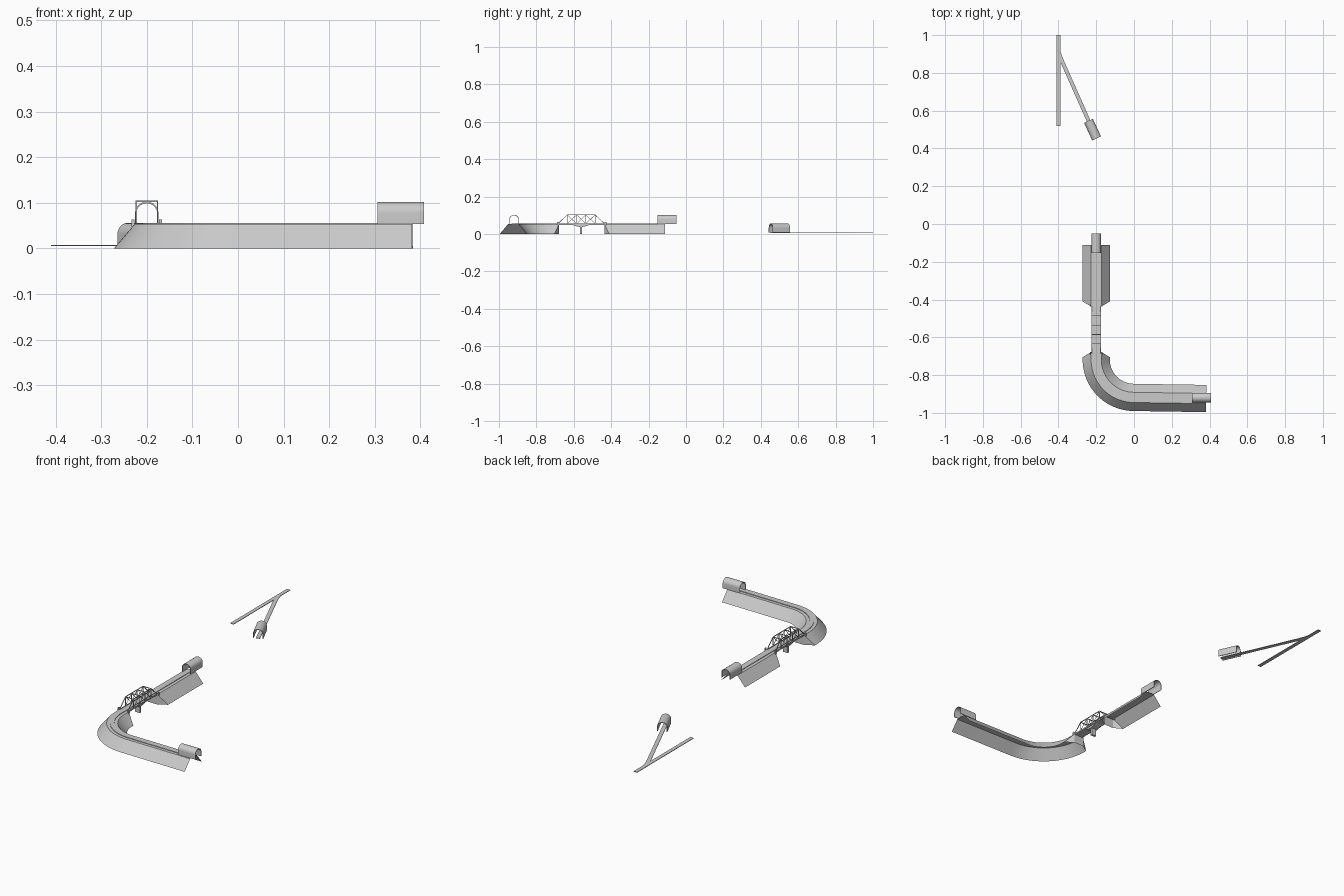
import bpy, math
from mathutils import Vector

if "Cube" in bpy.data.objects:
    bpy.data.objects.remove(bpy.data.objects["Cube"])

Z = 0.053  # embankment top height


def make_mesh(name, verts, faces, smooth=False):
    me = bpy.data.meshes.new(name)
    me.from_pydata([tuple(v) for v in verts], [], faces)
    me.update()
    ob = bpy.data.objects.new(name, me)
    bpy.context.collection.objects.link(ob)
    if smooth:
        bpy.context.view_layer.objects.active = ob
        ob.select_set(True)
        bpy.ops.object.shade_smooth_by_angle(angle=math.radians(30))
        ob.select_set(False)
    return ob


def sweep(name, profile, path, closed=False, smooth=True):
    """Sweep an (offset, height) profile along a flat path."""
    pts = [Vector(p) for p in path]
    n, verts, faces = len(profile), [], []
    for i, p in enumerate(pts):
        d = (pts[min(i + 1, len(pts) - 1)] - pts[max(i - 1, 0)]).normalized()
        side = Vector((d.y, -d.x))
        verts += [(p.x + side.x * o, p.y + side.y * o, z) for o, z in profile]
    for i in range(len(pts) - 1):
        for j in range(n if closed else n - 1):
            k = (j + 1) % n
            faces.append((i * n + j, i * n + k, (i + 1) * n + k, (i + 1) * n + j))
    if closed and n == 4:
        faces += [tuple(range(n))[::-1], tuple(range(len(verts) - n, len(verts)))]
    return make_mesh(name, verts, faces, smooth)


def box(name, lo, hi):
    path = [(lo[0], (lo[1] + hi[1]) / 2), (hi[0], (lo[1] + hi[1]) / 2)]
    w = (hi[1] - lo[1]) / 2
    return sweep(name, [(-w, lo[2]), (-w, hi[2]), (w, hi[2]), (w, lo[2])], path, True, False)


def beam(verts, faces, a, b, r=0.0016):
    """Append a square bar from a to b."""
    a, b = Vector(a), Vector(b)
    q = (b - a).to_track_quat('Z', 'X')
    s = len(verts)
    for p in (a, b):
        verts += [p + q @ Vector((x * r, y * r, 0)) for x, y in ((-1, -1), (1, -1), (1, 1), (-1, 1))]
    faces += [tuple(s + k for k in f) for f in
              ((0, 3, 2, 1), (4, 5, 6, 7), (0, 1, 5, 4), (1, 2, 6, 5), (2, 3, 7, 6), (3, 0, 4, 7))]


def track(name, path, z):
    sweep(name, [(-.01, z), (-.01, z + .003), (.01, z + .003), (.01, z)], path, True, False)


def tunnel(name, a, b, z):
    """Open arched shell with straight lower walls."""
    def arch(r, ht):
        arc = [(-r * math.cos(math.pi * i / 16), z + .025 + ht * math.sin(math.pi * i / 16)) for i in range(17)]
        return [(-r, z)] + arc + [(r, z)]
    outer, inner = arch(.0255, .024), arch(.0225, .021)
    n = len(outer)
    ob = sweep(name, outer + inner[::-1], [a, b], True)
    # end rims
    m = 2 * n
    vs = [v.co.copy() for v in ob.data.vertices]
    rims = [(e + i, e + i + 1, e + m - 2 - i, e + m - 1 - i) for e in (0, m) for i in range(n - 1)]
    make_mesh(name + "_rims", vs, rims)


# Embankments: straight north part, curved south part
bank = [(-.072, 0), (-.027, Z), (.027, Z), (.072, 0)]
curve = [(-.2 * math.cos(math.pi / 2 * i / 20), -.718 - .2 * math.sin(math.pi / 2 * i / 20)) for i in range(21)]
south = [(-.2, -.705)] + curve + [(.382, -.924)]
sweep("north_embankment", bank, [(-.2, -.112), (-.2, -.41)])
sweep("south_embankment", bank, south)

# Abutments with wing walls and small parapets
for name, y, s in (("north_abutment", -.41, -1), ("south_abutment", -.705, 1)):
    t = y + s * .027
    v, f = [], []
    for m in (-1, 1):
        v += [(-.2 + m * .027, y, Z), (-.2 + m * .027, t, Z), (-.2 + m * .027, t, 0), (-.2 + m * .072, y, 0)]
    f = [(0, 1, 3), (1, 2, 3), (4, 5, 7), (5, 6, 7), (0, 1, 5, 4), (1, 2, 6, 5)]
    make_mesh(name, v, f)
    for m in (-1, 1):
        x = -.2 + m * .03
        box(name + "_parapet", (x - .003, min(t, t - s * .012), Z - .006), (x + .003, max(t, t - s * .012), .063))

# Raised track across embankments and bridge
track("raised_track", [(-.2, -.112)] + south, Z)

# Bridge deck and side trusses
box("bridge_deck", (-.225, -.685, Z - .004), (-.175, -.43, Z))
ys = [-.684 + i * .0495 for i in range(6)]
lo, hi = Z + .002, .103
v, f = [], []
for x in (-.2235, -.1765):
    beam(v, f, (x, ys[0], lo), (x, ys[5], lo))
    beam(v, f, (x, ys[1], hi), (x, ys[4], hi))
    beam(v, f, (x, ys[0], lo), (x, ys[1], hi))
    beam(v, f, (x, ys[5], lo), (x, ys[4], hi))
    for i in range(1, 5):
        beam(v, f, (x, ys[i], lo), (x, ys[i], hi))
    for i in range(1, 4):
        beam(v, f, (x, ys[i], lo), (x, ys[i + 1], hi), .001)
        beam(v, f, (x, ys[i], hi), (x, ys[i + 1], lo), .001)
for y in ys[1:5]:
    beam(v, f, (-.2235, y, hi), (-.1765, y, hi))
make_mesh("bridge_truss", v, f)

# Central pier with tapered cap
box("bridge_pier", (-.214, -.567, 0), (-.186, -.556, .042))
cap = [(-.045, Z - .004), (.045, Z - .004), (.03, .043), (.008, .038), (-.008, .038), (-.03, .043)]
pv = [(-.2 + x, -.5615 + o, z) for x in (-.02, .02) for o, z in cap]
make_mesh("pier_cap", pv, [tuple(range(6)), tuple(range(11, 5, -1))] +
          [(i, (i + 1) % 6, 6 + (i + 1) % 6, 6 + i) for i in range(6)])

# Ground-level siding and branch
track("siding_track", [(-.4, .52), (-.4, 1.0)], .005)
track("branch_track", [(-.4, .92), (-.393, .892), (-.38, .86), (-.2, .455)], .005)

# Tunnels at the three line ends
tunnel("north_tunnel", (-.2, -.05), (-.2, -.153), Z)
tunnel("east_tunnel", (.306, -.919), (.408, -.919), Z)
tunnel("branch_tunnel", (-.241, .546), (-.198, .453), .007)
